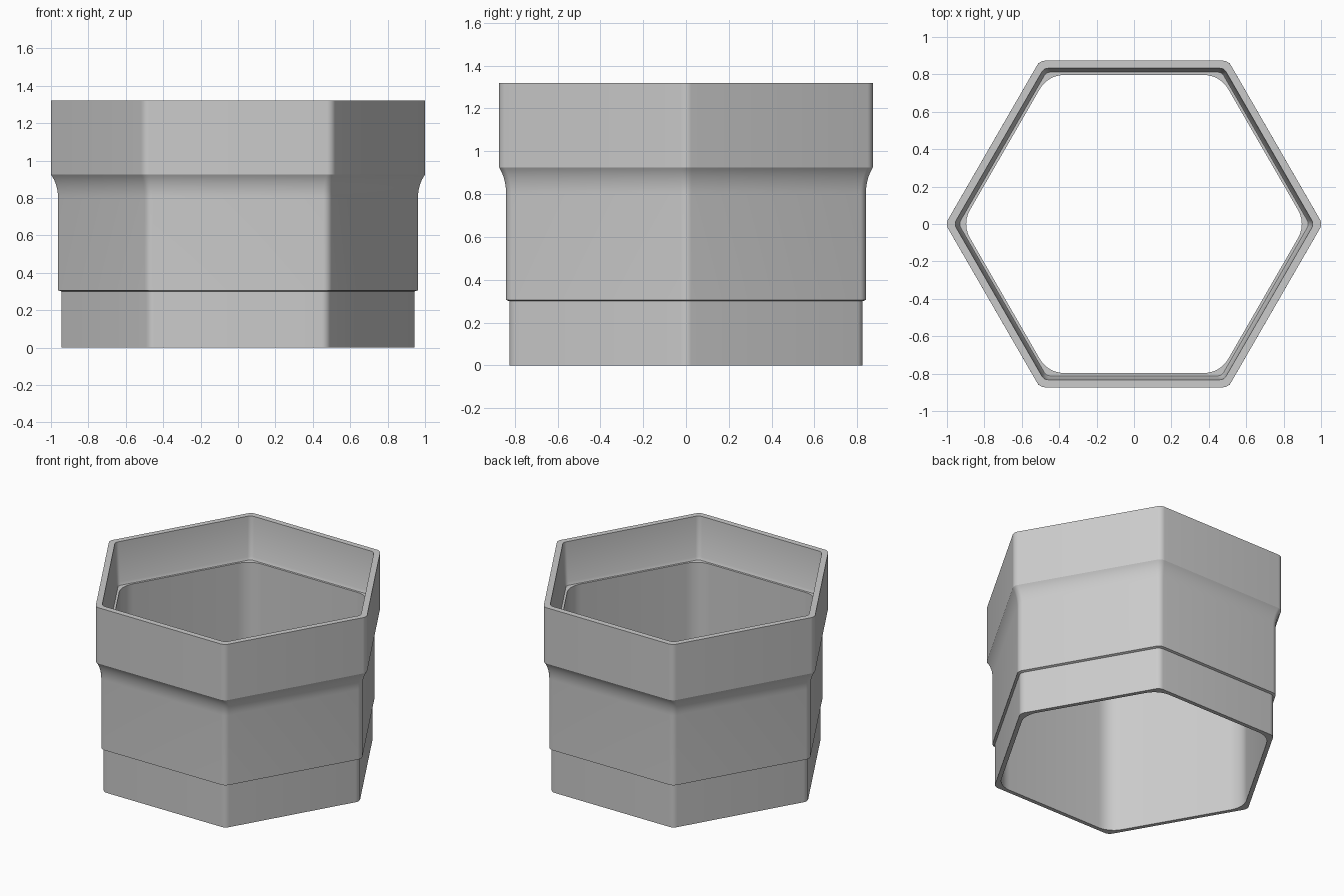
import bpy
import bmesh
from math import cos, sin, pi, radians, sqrt

cube = bpy.data.objects.get("Cube")
if cube:
    bpy.data.objects.remove(cube)

STEPS = 6  # segments per rounded corner


def hex_ring(bm, apothem, z, radius):
    """Ring of vertices: hexagon with rounded corners, corners on the x axis."""
    reach = (apothem - radius) * 2 / sqrt(3)
    ring = []
    for corner in range(6):
        mid = corner * pi / 3
        for i in range(STEPS + 1):
            a = mid - pi / 6 + pi / 3 * i / STEPS
            ring.append(bm.verts.new((reach * cos(mid) + radius * cos(a),
                                      reach * sin(mid) + radius * sin(a), z)))
    return ring


# Closed wall profile: (apothem, height, corner radius)
OUT, IN = 0.05, 0.15
profile = [(0.825, 0, OUT), (0.825, 0.3, OUT), (0.84, 0.306, OUT)]

# Concave flare under the socket
for i in range(9):
    a = radians(48) * i / 8
    profile.append((0.84 + 0.1 * (1 - cos(a)), 0.8 + 0.168 * sin(a), OUT))

# Socket rim, inner ledge and bore
profile += [(0.873, 1.32, OUT), (0.833, 1.32, 0.04), (0.82, 1.04, 0.04),
            (0.812, 1.02, 0.04), (0.797, 1.02, IN), (0.797, 0, IN)]

bm = bmesh.new()
rings = [hex_ring(bm, *p) for p in profile]
count = len(rings[0])
for k, lower in enumerate(rings):
    upper = rings[(k + 1) % len(rings)]
    for j in range(count):
        n = (j + 1) % count
        bm.faces.new((lower[j], lower[n], upper[n], upper[j]))
bmesh.ops.recalc_face_normals(bm, faces=bm.faces)

mesh = bpy.data.meshes.new("hex_coupling")
bm.to_mesh(mesh)
bm.free()
coupling = bpy.data.objects.new("hex_coupling", mesh)
bpy.context.collection.objects.link(coupling)

# Plain grey
grey = bpy.data.materials.new("plain_grey")
grey.use_nodes = True
colour = (0.6, 0.6, 0.6, 1)
grey.diffuse_color = colour
grey.node_tree.nodes["Principled BSDF"].inputs["Base Color"].default_value = colour
mesh.materials.append(grey)

# Smooth corners, crisp rims
bpy.ops.object.select_all(action="DESELECT")
coupling.select_set(True)
bpy.context.view_layer.objects.active = coupling
bpy.ops.object.shade_smooth_by_angle(angle=radians(30))
